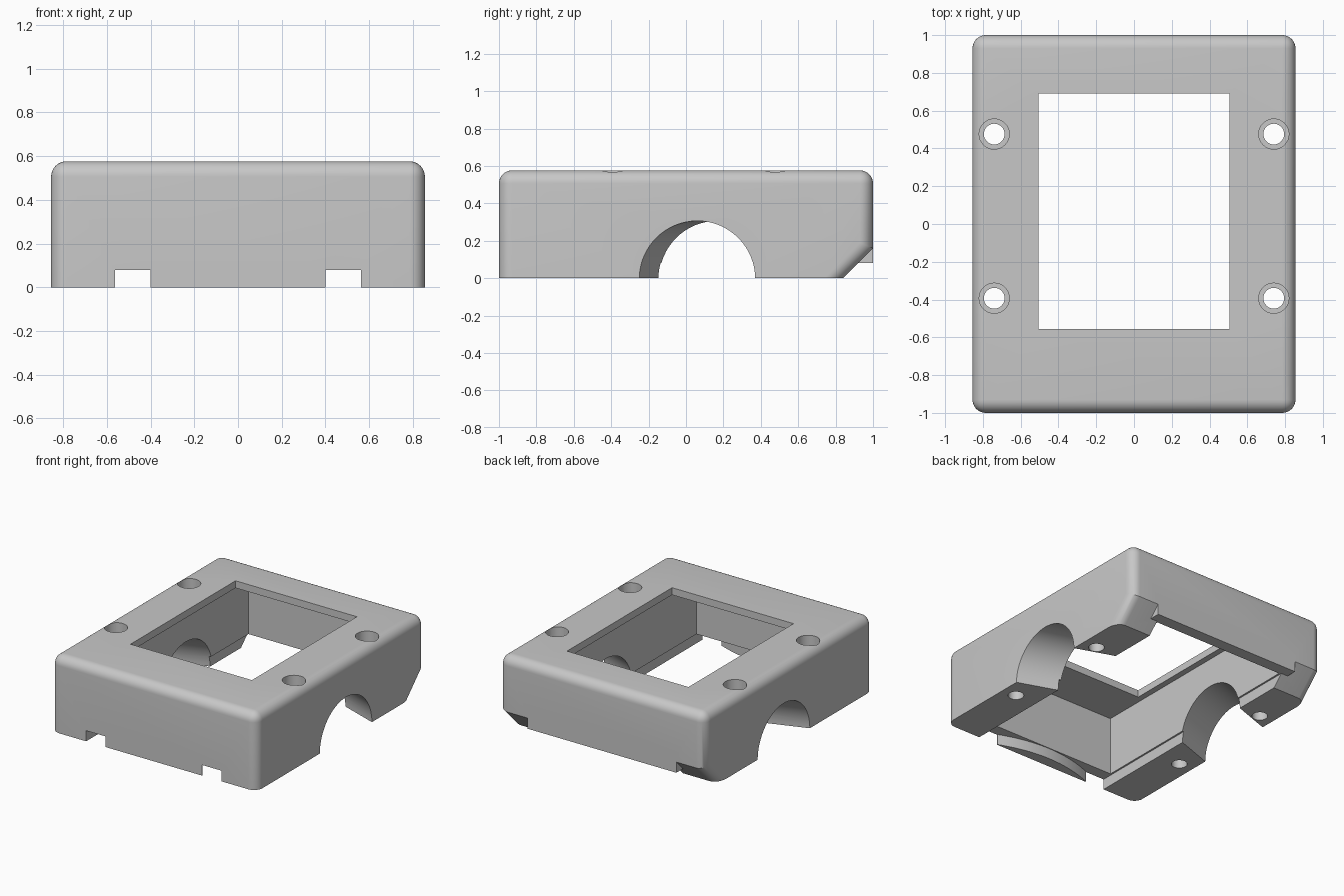
import bpy, bmesh, math
from mathutils import Matrix

cube = bpy.data.objects.get("Cube")
if cube:
    bpy.data.objects.remove(cube, do_unlink=True)

grey = bpy.data.materials.new("plain_grey")
grey.use_nodes = True
grey.diffuse_color = (0.575, 0.575, 0.575, 1)
grey.node_tree.nodes["Principled BSDF"].inputs["Base Color"].default_value = (0.575, 0.575, 0.575, 1)

HALF_X, HEIGHT, LEDGE, STEP_X = 0.855, 0.576, 0.08, 0.563


def to_object(name, bm):
    bmesh.ops.recalc_face_normals(bm, faces=bm.faces)
    mesh = bpy.data.meshes.new(name)
    bm.to_mesh(mesh)
    bm.free()
    mesh.materials.append(grey)
    obj = bpy.data.objects.new(name, mesh)
    bpy.context.collection.objects.link(obj)
    return obj


def box(name, lo, hi):
    bm = bmesh.new()
    bmesh.ops.create_cube(bm, size=1)
    for v in bm.verts:
        v.co = [(a + b) / 2 + c * (b - a) for a, b, c in zip(lo, hi, v.co)]
    return to_object(name, bm)


def prism(outline, move):
    """Extrude a closed 3D outline along a vector."""
    bm = bmesh.new()
    face = bm.faces.new([bm.verts.new(p) for p in outline])
    out = bmesh.ops.extrude_face_region(bm, geom=[face])["geom"]
    bmesh.ops.translate(bm, vec=move, verts=[g for g in out if isinstance(g, bmesh.types.BMVert)])
    bmesh.ops.recalc_face_normals(bm, faces=bm.faces)
    return bm


def cylinder(name, radius, length, matrix, segments=32):
    bm = bmesh.new()
    bmesh.ops.create_cone(bm, cap_ends=True, segments=segments, radius1=radius,
                          radius2=radius, depth=length, matrix=matrix)
    return to_object(name, bm)


def combine(body, tool, operation="DIFFERENCE"):
    """Apply a boolean and remove the helper."""
    tool.hide_render = True
    mod = body.modifiers.new("cut", "BOOLEAN")
    mod.object, mod.operation, mod.solver = tool, operation, "EXACT"
    bpy.context.view_layer.update()
    graph = bpy.context.evaluated_depsgraph_get()
    mesh = bpy.data.meshes.new_from_object(body.evaluated_get(graph))
    body.modifiers.clear()
    body.data = mesh
    bpy.data.objects.remove(tool, do_unlink=True)


# Outer shell: sloped under the back, with rounded corners that follow the slope
profile = [(-1, 0), (0.84, 0), (1, 0.16), (1, HEIGHT), (-1, HEIGHT)]
bm = prism([(-HALF_X, y, z) for y, z in profile], (2 * HALF_X, 0, 0))
rim = []
for e in bm.edges:
    a, b = (v.co for v in e.verts)
    if max(a.z, b.z) > HEIGHT / 2 or abs(a.z - b.z) > 0.1:
        rim.append(e)
bmesh.ops.bevel(bm, geom=rim, offset=0.07, segments=8, profile=0.5, affect="EDGES")
housing = to_object("housing", bm)

# Upright middle of the back wall, between the sloped corners
combine(housing, box("back_wall", (-0.62, 0.8, LEDGE), (0.62, 1, 0.2)), "UNION")

# Inner cavity, window and shallow recess under the walls
combine(housing, box("cavity", (-0.55, -0.91, -0.1), (0.55, 0.91, 0.522)))
combine(housing, box("window", (-0.505, -0.556, 0.4), (0.505, 0.692, 0.7)))
combine(housing, box("recess", (-STEP_X, -1.1, -0.1), (STEP_X, 1.1, LEDGE)))

for side in (-1, 1):
    # Slanted round cable arch in each side wall
    shear = Matrix.Identity(4)
    shear[1][0] = -0.35 * side
    shear[1][3] = 0.06 + 0.35 * HALF_X
    turn = Matrix.Translation((side * 0.7, 0, -0.004)) @ Matrix.Rotation(math.pi / 2, 4, "Y")
    combine(housing, cylinder("arch", 0.31, 0.6, shear @ turn, 64))

    # Screw holes with a wider bore above
    for y in (-0.393, 0.476):
        combine(housing, cylinder("screw_hole", 0.055, 2, Matrix.Translation((side * 0.74, y, 0))))
        combine(housing, cylinder("screw_bore", 0.08, 0.5, Matrix.Translation((side * 0.74, y, 0.5))))

# Front tab, curved on its inner side
arc = [(0.4 * t / 8, -0.915 - 0.08 * (t / 8) ** 2, 0) for t in range(-8, 9)]
tab = prism([(-0.4, -1, 0)] + arc + [(0.4, -1, 0)], (0, 0, 0.1))
combine(housing, to_object("front_tab", tab), "UNION")

bpy.ops.object.select_all(action="DESELECT")
housing.select_set(True)
bpy.context.view_layer.objects.active = housing
bpy.ops.object.shade_smooth_by_angle(angle=math.radians(30))
